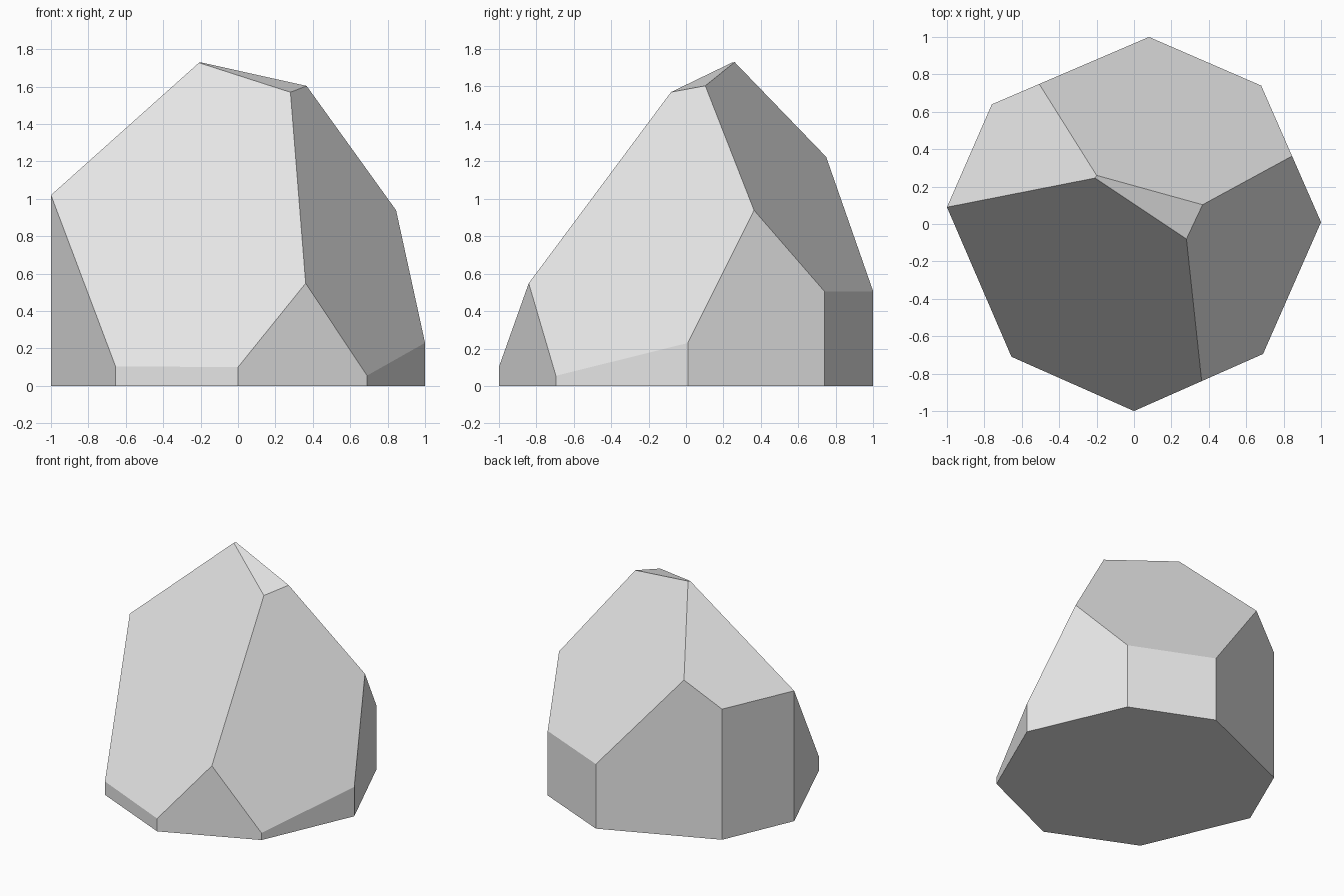
import bpy
import bmesh
from mathutils import Vector

cube = bpy.data.objects.get("Cube")
if cube:
    bpy.data.objects.remove(cube, do_unlink=True)

# Eight-sided footprint of the boulder
footprint = [(0, -1), (0.69, -0.695), (1, 0.01), (0.68, 0.74),
             (0.08, 1), (-0.76, 0.64), (-1, 0.09), (-0.655, -0.71)]

# Each chiselled facet is a plane through three points
facets = {
    "front": [(-1, 0.09, 1.02), (0, -1, 0.1), (0.28, -0.08, 1.57)],
    "right_side": [(0.37, 0.11, 1.605), (1, 0.01, 0.23), (0.69, -0.695, 0.055)],
    "back": [(0.08, 1, 0.505), (0.68, 0.74, 0.505), (-0.2, 0.26, 1.73)],
    "back_corner": [(-0.2, 0.26, 1.73), (-0.5, 0.75, 1.23), (-1, 0.09, 1.02)],
    "tip": [(0.28, -0.08, 1.57), (0.37, 0.11, 1.605), (-0.2, 0.26, 1.73)],
}

# Upright prism
bm = bmesh.new()
base = bm.faces.new([bm.verts.new((x, y, 0)) for x, y in footprint])
top = bmesh.ops.extrude_face_region(bm, geom=[base])["geom"]
bmesh.ops.translate(bm, vec=(0, 0, 2.5),
                    verts=[g for g in top if isinstance(g, bmesh.types.BMVert)])

# Slice off everything above each facet and close the cut
for points in facets.values():
    a, b, c = map(Vector, points)
    normal = (b - a).cross(c - a).normalized()
    if normal.z < 0:
        normal.negate()
    cut = bmesh.ops.bisect_plane(bm, geom=bm.verts[:] + bm.edges[:] + bm.faces[:],
                                 plane_co=a, plane_no=normal, clear_outer=True)
    rim = [g for g in cut["geom_cut"] if isinstance(g, bmesh.types.BMEdge)]
    bmesh.ops.holes_fill(bm, edges=rim, sides=0)

bmesh.ops.remove_doubles(bm, verts=bm.verts[:], dist=0.001)
bmesh.ops.recalc_face_normals(bm, faces=bm.faces[:])
mesh = bpy.data.meshes.new("boulder")
bm.to_mesh(mesh)
bm.free()

# Plain stone colour
stone = bpy.data.materials.new("pale_grey_stone")
stone.use_nodes = True
stone.diffuse_color = (0.8, 0.8, 0.8, 1)
stone.node_tree.nodes["Principled BSDF"].inputs["Base Color"].default_value = (0.8, 0.8, 0.8, 1)
mesh.materials.append(stone)

boulder = bpy.data.objects.new("boulder", mesh)
bpy.context.collection.objects.link(boulder)
